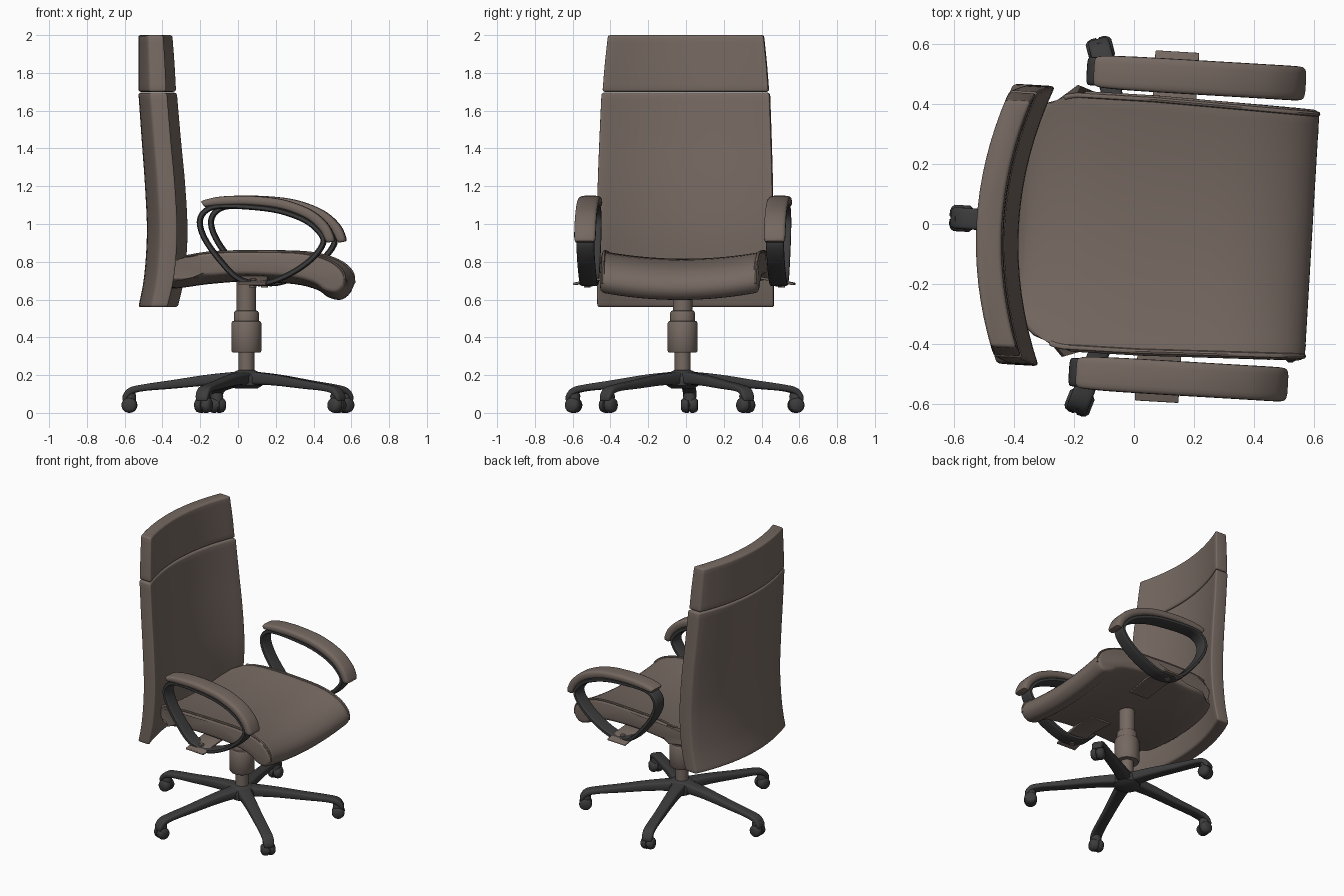
import bpy, bmesh, math
from mathutils import Matrix, Vector

if "Cube" in bpy.data.objects:
    bpy.data.objects.remove(bpy.data.objects["Cube"])

# chair frame: local +x is the seat's forward direction, slightly turned
FRAME = Matrix.Translation((0.045, -0.005, 0)) @ Matrix.Rotation(math.radians(-3.4), 4, 'Z')


def material(name, rgb):
    m = bpy.data.materials.new(name)
    m.diffuse_color = (*rgb, 1)
    m.use_nodes = True
    m.node_tree.nodes["Principled BSDF"].inputs["Base Color"].default_value = m.diffuse_color
    return m


BROWN = material("brown_leather", (0.18, 0.14, 0.12))
DARK = material("dark_plastic", (0.045, 0.045, 0.047))


def spline(pts, steps=6, closed=False):
    """Catmull-Rom curve through points of any dimension."""
    n, out = len(pts), []
    get = (lambda i: pts[i % n]) if closed else (lambda i: pts[min(max(i, 0), n - 1)])
    for i in range(n if closed else n - 1):
        for s in range(steps):
            t = s / steps
            out.append([0.5 * (2 * b + (c - a) * t + (2 * a - 5 * b + 4 * c - d) * t * t
                               + (3 * b - a - 3 * c + d) * t ** 3)
                        for a, b, c, d in zip(get(i - 1), get(i), get(i + 1), get(i + 2))])
    if not closed:
        out.append(list(pts[-1]))
    return out


def loft(name, rings, mat, matrix=Matrix(), closed=False, bevel=0.0):
    """Skin a list of rings, cap the ends and optionally round sharp edges."""
    bm = bmesh.new()
    vs = [[bm.verts.new(p) for p in r] for r in rings]
    n = len(vs[0])
    pairs = list(zip(vs, vs[1:])) + ([(vs[-1], vs[0])] if closed else [])
    for a, b in pairs:
        for i in range(n):
            j = (i + 1) % n
            bm.faces.new((a[i], a[j], b[j], b[i]))
    if not closed:
        bm.faces.new(vs[0][::-1])
        bm.faces.new(vs[-1])
    bmesh.ops.recalc_face_normals(bm, faces=bm.faces)
    if bevel:
        edges = [e for e in bm.edges if e.calc_face_angle(0) > 0.85]
        bmesh.ops.bevel(bm, geom=edges, offset=bevel, segments=3, profile=0.5,
                        affect='EDGES', clamp_overlap=True)
    me = bpy.data.meshes.new(name)
    bm.to_mesh(me)
    bm.free()
    me.materials.append(mat)
    ob = bpy.data.objects.new(name, me)
    bpy.context.collection.objects.link(ob)
    ob.matrix_world = FRAME @ matrix
    bpy.ops.object.select_all(action='DESELECT')
    ob.select_set(True)
    bpy.context.view_layer.objects.active = ob
    bpy.ops.object.shade_smooth_by_angle(angle=math.radians(40))
    return ob


def lathe(name, profile, mat, matrix=Matrix(), seg=32):
    rings = [[(r * math.cos(2 * math.pi * i / seg), r * math.sin(2 * math.pi * i / seg), z)
              for i in range(seg)] for r, z in profile]
    return loft(name, rings, mat, matrix)


def sweep(name, pts, mat, matrix=Matrix(), closed=False, bevel=0.0, seg=20):
    """Sweep a rounded rectangle along points (x, z, thickness, width)."""
    path, rings = spline(pts, 6, closed), []
    n = len(path)
    for k, (x, z, th, w) in enumerate(path):
        a = path[k - 1] if closed or k else path[k]
        b = path[(k + 1) % n] if closed or k < n - 1 else path[k]
        t = Vector((b[0] - a[0], b[1] - a[1])).normalized()
        ring = []
        for i in range(seg):
            c, s = math.cos(2 * math.pi * i / seg), math.sin(2 * math.pi * i / seg)
            p = math.copysign(abs(c) ** 0.5, c) * th / 2
            q = math.copysign(abs(s) ** 0.5, s) * w / 2
            ring.append((x - t.y * p, q, z + t.x * p))
        rings.append(ring)
    return loft(name, rings, mat, matrix, closed, bevel)


def move(x, y, z):
    return Matrix.Translation((x, y, z))


# backrest and headrest: curved slabs from (height, rear x, thickness, half width)
def back_panel(name, stations, steps):
    rings = []
    for z, x, th, w in spline(stations, steps):
        ts = [i / 8 - 1 for i in range(17)]
        front = [(x + th + 0.09 * (t * w / 0.46) ** 2, t * w, z) for t in ts]
        rear = [(x + 0.09 * (t * w / 0.46) ** 2, t * w, z) for t in reversed(ts)]
        rings.append(front + rear)
    loft(name, rings, BROWN, move(0, -0.022, 0), bevel=0.012)


back_panel("backrest", [(0.56, -0.57, 0.09, 0.467), (0.72, -0.54, 0.095, 0.468),
                        (0.95, -0.525, 0.097, 0.467), (1.2, -0.535, 0.097, 0.463),
                        (1.45, -0.553, 0.095, 0.455), (1.695, -0.57, 0.095, 0.445)], 4)
back_panel("headrest", [(1.70, -0.57, 0.093, 0.440), (1.85, -0.57, 0.09, 0.428),
                        (2.0, -0.57, 0.085, 0.412)], 3)

# seat cushion: side profile carried across the width with a dished middle
TOP = [(-0.42, 0.775), (-0.30, 0.83), (-0.15, 0.852), (0.1, 0.856), (0.32, 0.848),
       (0.46, 0.81), (0.535, 0.75), (0.548, 0.685)]
BOTTOM = [(0.505, 0.64), (0.44, 0.65), (0.38, 0.69), (0.25, 0.722),
          (0.0, 0.735), (-0.2, 0.722), (-0.41, 0.70)]


def seat_width(u):
    return 0.435 - 3.5 * max(0, -0.25 - u) ** 2 - 0.03 * max(0, u)


profile = spline(TOP + BOTTOM, 4, True)
loft("seat_cushion", [[(u, t * seat_width(u), z - 0.04 * (1 - t * t)) for u, z in profile]
                      for t in [i / 8 - 1 for i in range(17)]], BROWN, bevel=0.02)

# piping along the seat's side edges
for side, label in ((1, "left"), (-1, "right")):
    rings = []
    line = spline(TOP[1:], 5)
    for u, z in line:
        y = side * (seat_width(u) - 0.014)
        d = Vector((u - 0.1, z - 0.55)).normalized()
        c = Vector((u, y, z)) - 0.003 * Vector((d.x, 0, d.y))
        rings.append([c + 0.009 * (math.cos(a) * Vector((d.x, 0, d.y)) + math.sin(a) * Vector((0, 1, 0)))
                      for a in [i * math.pi / 4 for i in range(8)]])
    loft(label + "_seat_piping", rings, BROWN)

# armrests: closed loop, padded top, mounting bracket and bolt
LOOP = [(-0.218, 1.01), (-0.19, 0.92), (-0.112, 0.81), (-0.01, 0.71), (0.12, 0.686),
        (0.25, 0.73), (0.37, 0.81), (0.437, 0.9), (0.41, 0.965), (0.33, 1.025),
        (0.2, 1.07), (0.05, 1.09), (-0.11, 1.095), (-0.187, 1.07)]
PAD = [(-0.2, 1.105, 0.03, 0.09), (-0.185, 1.11, 0.038, 0.105), (-0.1, 1.122, 0.048, 0.113),
       (0.05, 1.124, 0.05, 0.115), (0.22, 1.104, 0.052, 0.115), (0.36, 1.052, 0.054, 0.115),
       (0.44, 0.985, 0.055, 0.115), (0.472, 0.925, 0.052, 0.113), (0.478, 0.905, 0.04, 0.1)]
for side, label in ((1, "left"), (-1, "right")):
    at = move(0, side * 0.503, 0)
    sweep(label + "_arm_loop", [(x, z, 0.03, 0.095) for x, z in LOOP], DARK, at, closed=True)
    sweep(label + "_arm_pad", PAD, BROWN, at, bevel=0.008)
    rings = [[(x, side * y, z + h) for x, h in ((-0.008, 0), (0.138, 0), (0.138, 0.014), (-0.008, 0.014))]
             for y, z in ((0.2, 0.692), (0.38, 0.71), (0.45, 0.70), (0.5, 0.692), (0.585, 0.675))]
    loft(label + "_arm_bracket", rings, BROWN, bevel=0.004)
    lathe(label + "_arm_bolt", [(0.018, 0.665), (0.018, 0.708), (0.013, 0.713)], BROWN,
          move(0.065, side * 0.515, 0), 16)

# gas column and hub
BASE = move(0, -0.013, 0)
lathe("gas_column", [(0.042, 0.19), (0.042, 0.32), (0.074, 0.32), (0.08, 0.328), (0.08, 0.475),
                     (0.074, 0.485), (0.066, 0.487), (0.066, 0.53), (0.06, 0.54), (0.052, 0.542),
                     (0.052, 0.72)], BROWN, BASE)
lathe("base_hub", [(0.06, 0.13), (0.085, 0.145), (0.09, 0.185), (0.075, 0.212), (0.045, 0.226)],
      DARK, BASE)

# five legs with casters
LEG = [(0.03, 0.185, 0.07, 0.095), (0.2, 0.174, 0.058, 0.078), (0.4, 0.15, 0.045, 0.07),
       (0.54, 0.134, 0.036, 0.07), (0.61, 0.118, 0.036, 0.072), (0.64, 0.088, 0.03, 0.07),
       (0.645, 0.065, 0.022, 0.06)]
for i in range(5):
    turn = BASE @ Matrix.Rotation(math.radians(180 + 72 * i), 4, 'Z')
    sweep(f"base_leg_{i + 1}", LEG, DARK, turn, bevel=0.004)
    lathe(f"caster_stem_{i + 1}", [(0.03, 0.04), (0.034, 0.09), (0.025, 0.115)], DARK,
          turn @ move(0.618, 0, 0), 16)
    lathe(f"caster_wheel_{i + 1}", [(0.026, -0.044), (0.036, -0.036), (0.041, -0.022), (0.041, -0.005),
                                    (0.034, -0.003), (0.034, 0.003), (0.041, 0.005), (0.041, 0.022),
                                    (0.036, 0.036), (0.026, 0.044)], DARK,
          turn @ move(0.62, 0, 0.041) @ Matrix.Rotation(math.pi / 2, 4, 'X'), 24)
